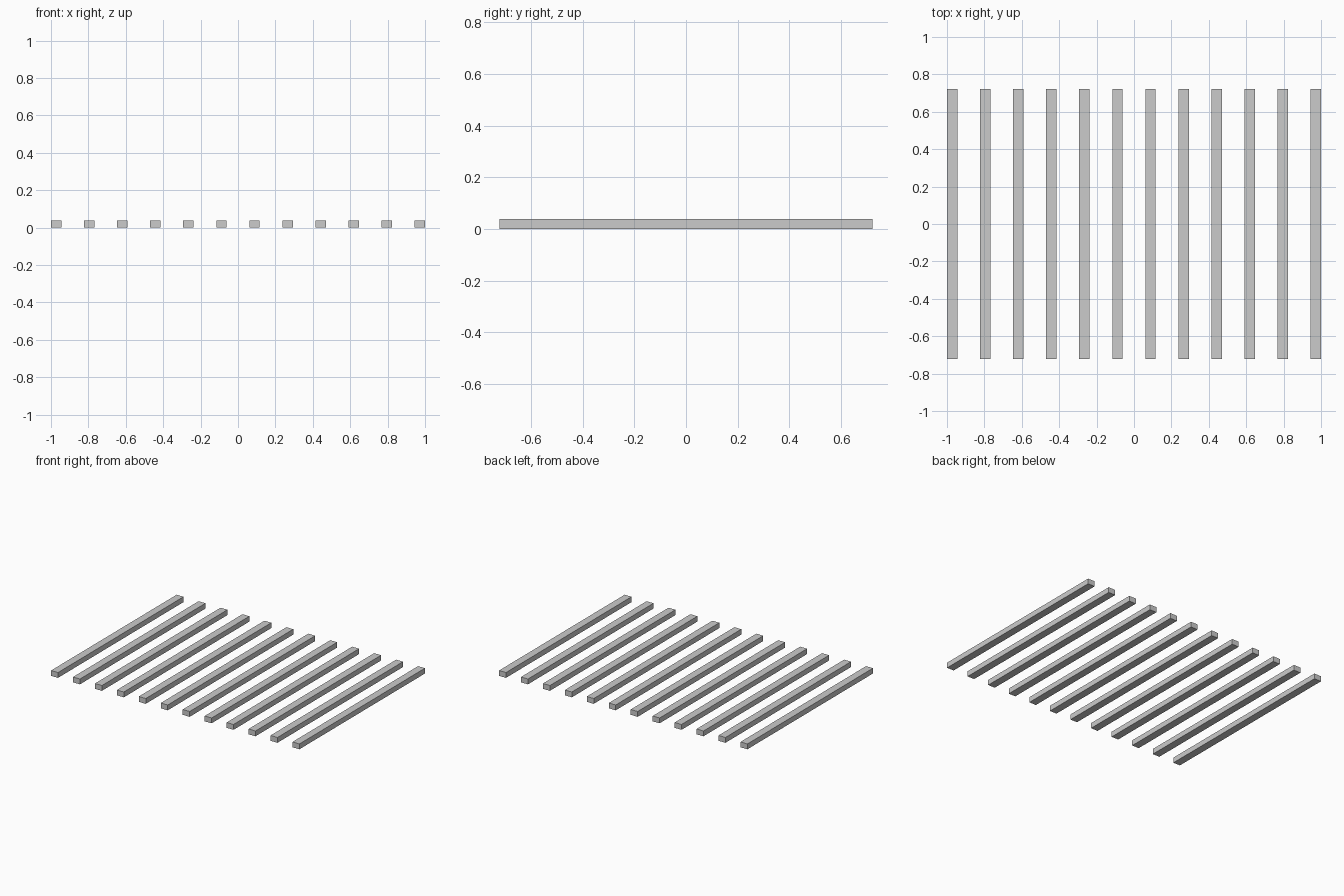
import bpy

if "Cube" in bpy.data.objects:
    bpy.data.objects.remove(bpy.data.objects["Cube"])

COUNT = 12
WIDTH, LENGTH, HEIGHT = 2 / 36, 52 / 36, 1.4 / 36
PITCH = (2 - WIDTH) / (COUNT - 1)

# One slat, with its size baked into the mesh
bpy.ops.mesh.primitive_cube_add(size=1)
first = bpy.context.object
for v in first.data.vertices:
    v.co = (v.co.x * WIDTH, v.co.y * LENGTH, v.co.z * HEIGHT)
first.data.name = "slat"

# Row of identical parallel slats
for i in range(COUNT):
    slat = first if i == 0 else first.copy()
    if i:
        bpy.context.collection.objects.link(slat)
    slat.name = f"slat_{i + 1:02d}"
    slat.location = (-1 + WIDTH / 2 + i * PITCH, 0, HEIGHT / 2)
